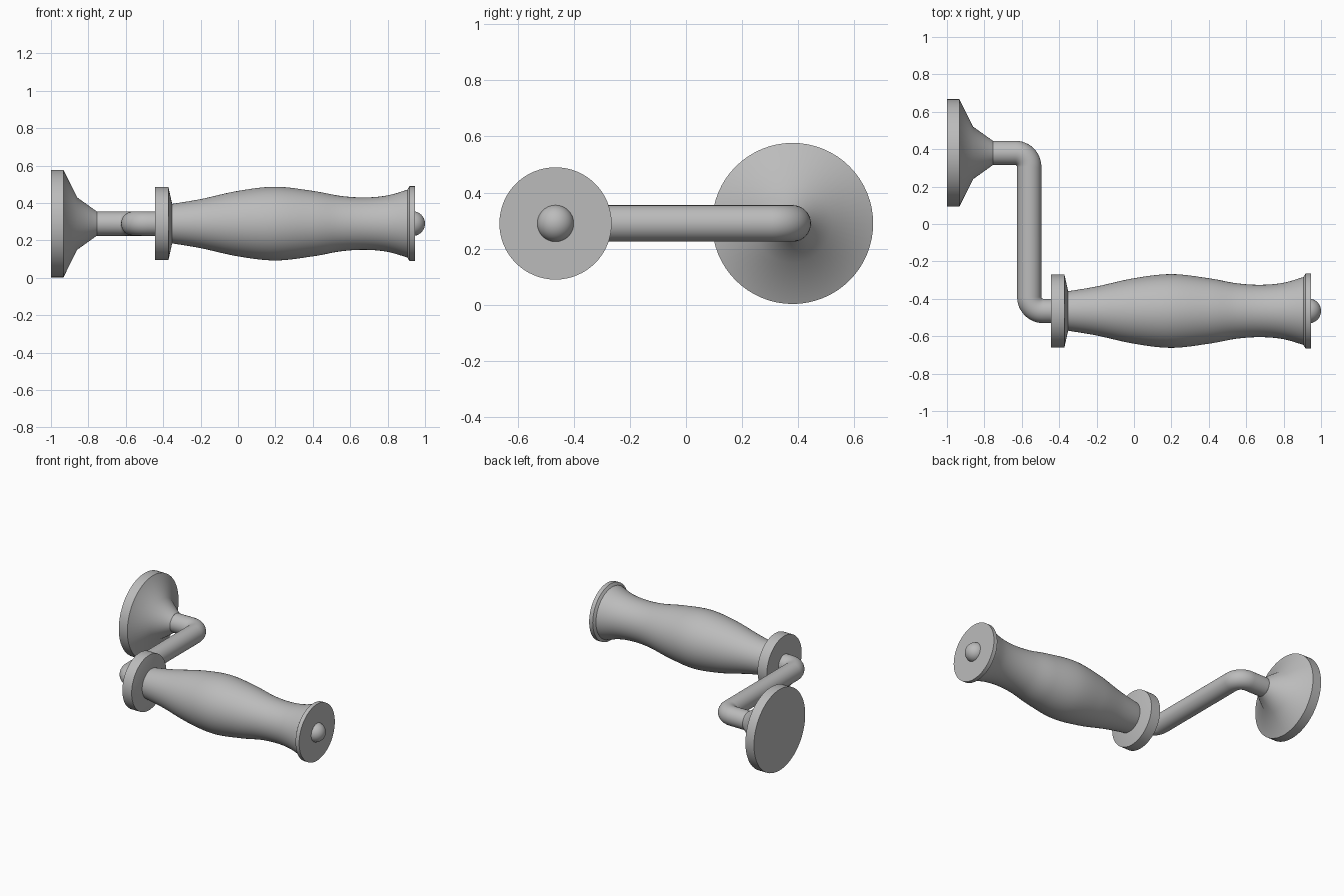
import bpy, bmesh, math
from mathutils import Vector, Matrix

cube = bpy.data.objects.get("Cube")
if cube:
    bpy.data.objects.remove(cube)

AXIS_Z = 0.29
BASE_Y, GRIP_Y = 0.38, -0.465
ARM_X, ARM_R = -0.56, 0.065
SIDES = 64

grey = bpy.data.materials.new("satin grey")
grey.use_nodes = True
colour = (0.5, 0.5, 0.5, 1)
grey.diffuse_color = colour
grey.node_tree.nodes["Principled BSDF"].inputs["Base Color"].default_value = colour


def finish(obj, angle=30):
    obj.data.materials.append(grey)
    bpy.ops.object.select_all(action='DESELECT')
    obj.select_set(True)
    bpy.context.view_layer.objects.active = obj
    bpy.ops.object.shade_smooth_by_angle(angle=math.radians(angle))


def lathe(name, profile, y):
    """Turn (x, radius) points around a lengthwise axis."""
    bm = bmesh.new()
    verts = [bm.verts.new((x, 0, r)) for x, r in profile]
    edges = [bm.edges.new(pair) for pair in zip(verts, verts[1:])]
    bmesh.ops.spin(bm, geom=verts + edges, cent=(0, 0, 0), axis=(1, 0, 0),
                   angle=math.tau, steps=SIDES, use_duplicate=False)
    bmesh.ops.remove_doubles(bm, verts=bm.verts, dist=0.0001)
    # close any open end with a flat cap
    bmesh.ops.holes_fill(bm, edges=[e for e in bm.edges if e.is_boundary], sides=0)
    bmesh.ops.recalc_face_normals(bm, faces=bm.faces)
    mesh = bpy.data.meshes.new(name)
    bm.to_mesh(mesh)
    bm.free()
    obj = bpy.data.objects.new(name, mesh)
    obj.location = (0, y, AXIS_Z)
    bpy.context.collection.objects.link(obj)
    finish(obj)
    return obj


def smooth_profile(points, steps=8):
    """Run a Catmull-Rom curve through the profile points."""
    pts = [Vector(p) for p in points]
    pts = [2 * pts[0] - pts[1]] + pts + [2 * pts[-1] - pts[-2]]
    out = []
    for a, b, c, d in zip(pts, pts[1:], pts[2:], pts[3:]):
        for i in range(steps):
            t = i / steps
            out.append(0.5 * (2 * b + (c - a) * t + (2 * a - 5 * b + 4 * c - d) * t ** 2
                              + (3 * b - a - 3 * c + d) * t ** 3))
    return [tuple(p) for p in out] + [tuple(points[-1])]


# Mounting base with a flared neck
lathe("mounting_base", [(-1, 0.287), (-0.933, 0.287), (-0.86, 0.14), (-0.755, ARM_R)], BASE_Y)

# Collar at the inner end of the grip
lathe("grip_collar", [(-0.445, 0.195), (-0.372, 0.195), (-0.352, 0.105)], GRIP_Y)

# Swelling grip
lathe("grip", smooth_profile([(-0.355, 0.105), (-0.2, 0.131), (0, 0.175), (0.2, 0.197),
                              (0.4, 0.175), (0.55, 0.148), (0.68, 0.14), (0.8, 0.151),
                              (0.912, 0.183)]), GRIP_Y)

# End cap with a fine step
lathe("grip_end_cap", [(0.905, 0.181), (0.917, 0.2), (0.945, 0.2)], GRIP_Y)

# Rounded button at the tip
lathe("end_button", [(0.934 + 0.066 * math.sin(a), 0.066 * math.cos(a))
                     for a in [math.pi / 2 * i / 12 for i in range(13)]], GRIP_Y)

# Crank arm: a round bar with two right-angle bends
BEND = 0.075


def bend(centre, start, end):
    angles = [math.radians(start + (end - start) * i / 12) for i in range(13)]
    return [(centre[0] + BEND * math.cos(a), centre[1] + BEND * math.sin(a)) for a in angles]


path = ([(-0.8, BASE_Y)]
        + bend((ARM_X - BEND, BASE_Y - BEND), 90, 0)
        + bend((ARM_X + BEND, GRIP_Y + BEND), 180, 270)
        + [(-0.42, GRIP_Y)])
bm = bmesh.new()
rings = []
for i, (x, y) in enumerate(path):
    before, after = path[max(i - 1, 0)], path[min(i + 1, len(path) - 1)]
    side = Vector((before[1] - after[1], after[0] - before[0], 0)).normalized()
    ring = []
    for k in range(32):
        a = math.tau * k / 32
        offset = ARM_R * (side * math.cos(a) + Vector((0, 0, math.sin(a))))
        ring.append(bm.verts.new(Vector((x, y, AXIS_Z)) + offset))
    rings.append(ring)
for r0, r1 in zip(rings, rings[1:]):
    for k in range(32):
        n = (k + 1) % 32
        bm.faces.new((r0[k], r0[n], r1[n], r1[k]))
bm.faces.new(rings[0])
bm.faces.new(rings[-1])
bmesh.ops.recalc_face_normals(bm, faces=bm.faces)
mesh = bpy.data.meshes.new("crank_arm")
bm.to_mesh(mesh)
bm.free()
arm = bpy.data.objects.new("crank_arm", mesh)
bpy.context.collection.objects.link(arm)
finish(arm)
